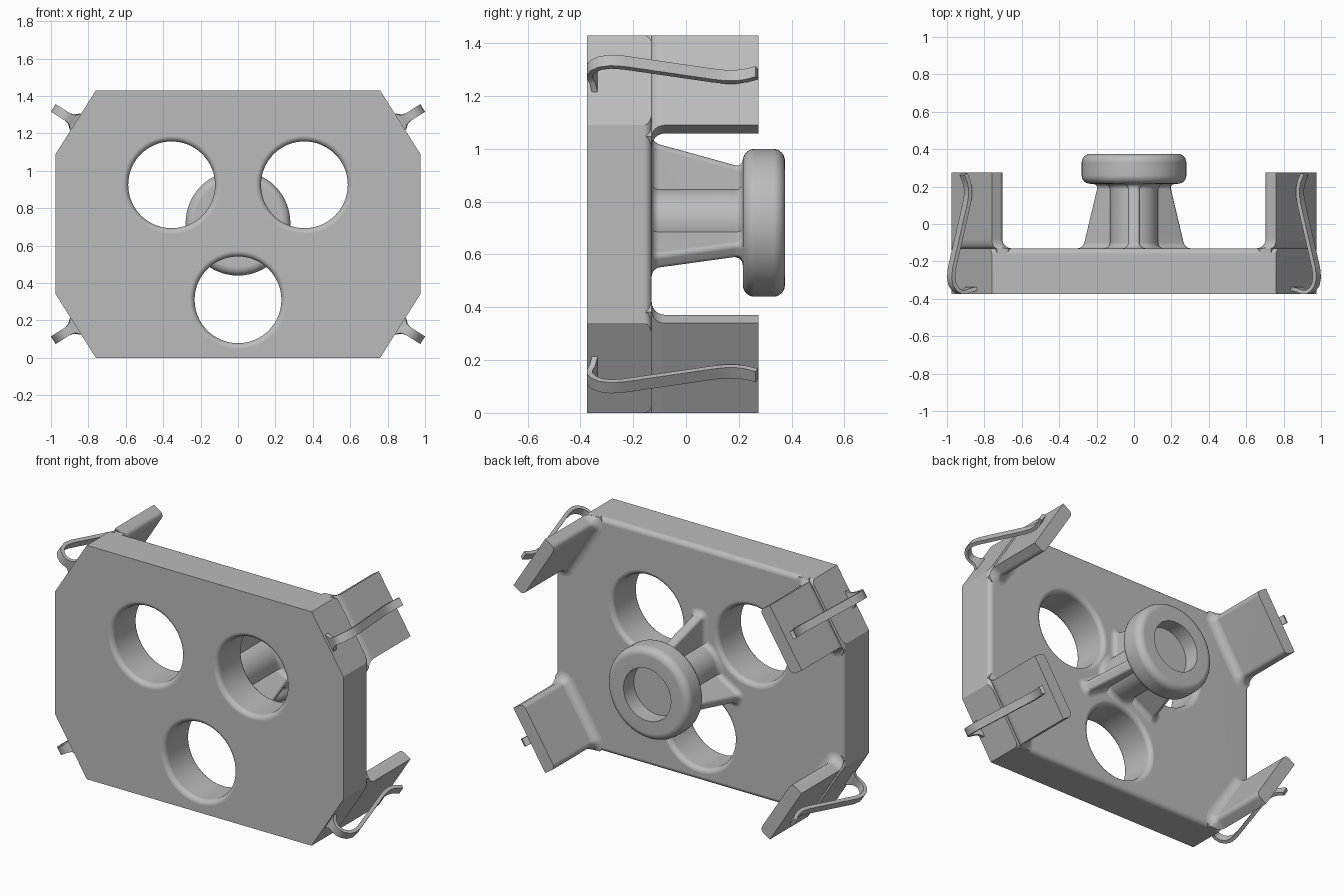
import bpy, bmesh
from math import sin, cos, pi, radians
from mathutils import Vector

cube = bpy.data.objects.get("Cube")
if cube:
    bpy.data.objects.remove(cube, do_unlink=True)

grey = bpy.data.materials.new("plain grey")
grey.use_nodes = True
COLOUR = (0.5, 0.5, 0.5, 1)
grey.diffuse_color = COLOUR
grey.node_tree.nodes["Principled BSDF"].inputs["Base Color"].default_value = COLOUR

# Main dimensions
HX, TOP = 0.975, 1.43            # half width and height of plate
CX, CZ = 0.215, 0.34             # chamfer legs
MID = TOP / 2
FRONT, BACK, LUG_END = -0.375, -0.13, 0.275
AXIS = (0, 0.72)                 # knob centre in x, z


def loft(name, loops):
    """Skin closed loops of equal length and cap both ends."""
    bm = bmesh.new()
    rings = [[bm.verts.new(p) for p in loop] for loop in loops]
    n = len(rings[0])
    for a, b in zip(rings, rings[1:]):
        for i in range(n):
            j = (i + 1) % n
            bm.faces.new((a[i], a[j], b[j], b[i]))
    bm.faces.new(rings[0])
    bm.faces.new(rings[-1])
    bmesh.ops.remove_doubles(bm, verts=bm.verts, dist=1e-5)
    bmesh.ops.recalc_face_normals(bm, faces=bm.faces)
    mesh = bpy.data.meshes.new(name)
    bm.to_mesh(mesh)
    bm.free()
    mesh.materials.append(grey)
    obj = bpy.data.objects.new(name, mesh)
    bpy.context.collection.objects.link(obj)
    return obj


def activate(obj):
    bpy.ops.object.select_all(action='DESELECT')
    obj.select_set(True)
    bpy.context.view_layer.objects.active = obj


def smooth(obj):
    activate(obj)
    bpy.ops.object.shade_smooth_by_angle(angle=radians(32))
    mod = obj.modifiers.new("even shading", 'WEIGHTED_NORMAL')
    mod.keep_sharp = True
    return obj


def revolve(name, profile, centre, sides=64):
    """Turn (radius, y) points about an axis parallel to y."""
    ring = [2 * pi * i / sides for i in range(sides)]
    return loft(name, [[(centre[0] + r * cos(a), y, centre[1] + r * sin(a))
                        for a in ring] for r, y in profile])


def flare(radius, steps=6):
    """Concave fillet as (extra width, height above the base)."""
    arc = [pi / 2 * i / steps for i in range(steps + 1)]
    return [(radius * (1 - sin(a)), radius * (1 - cos(a))) for a in arc]


def round_end(reach, half, radius, steps=6):
    """Two rounded corners at distance reach, as (outward, sideways) points."""
    pts = []
    for side in (-1, 1):
        for i in range(steps + 1):
            a = pi / 2 * i / steps
            a = a if side > 0 else pi / 2 - a
            pts.append((reach - radius + radius * cos(a),
                        side * (half - radius + radius * sin(a))))
    return pts


# Plate with rounded long edges at the back
def octagon(inset, y):
    x0, z0 = HX - CX + inset * CX / CZ, MID - inset
    x1, z1 = HX - inset, MID - CZ + inset * CZ / CX
    quarter = [(x1, z1), (x0, z0)]
    pts = quarter + [(-x, z) for x, z in quarter[::-1]]
    pts += [(-x, -z) for x, z in pts]
    return [(x, y, MID + z) for x, z in pts]


ROUND = 0.03
arc = [pi / 2 * i / 6 for i in range(7)]
plate = loft("plate", [octagon(0, FRONT)] + [
    octagon(ROUND * (1 - cos(a)), BACK - ROUND * (1 - sin(a))) for a in arc])

# Three round holes with softened rims
HOLE = 0.232
rim = flare(ROUND)
hole_profile = [(HOLE + ROUND, FRONT - 0.05)]
hole_profile += [(HOLE + w, FRONT + h) for w, h in rim]
hole_profile += [(HOLE + w, BACK - h) for w, h in rim[::-1]]
hole_profile += [(HOLE + ROUND, BACK + 0.05)]
for centre in ((-0.355, 0.925), (0.355, 0.925), (0, 0.31)):
    cutter = revolve("hole_cutter", hole_profile, centre)
    cutter.hide_render = True
    mod = plate.modifiers.new("hole", 'BOOLEAN')
    mod.operation, mod.solver, mod.object = 'DIFFERENCE', 'EXACT', cutter
    activate(plate)
    bpy.ops.object.modifier_apply(modifier=mod.name)
    bpy.data.objects.remove(cutter, do_unlink=True)
smooth(plate)

# Corner lugs and spring clips
LUG_T, LUG_R, FILLET = 0.08, 0.03, 0.05
out = Vector((CZ, 0, CX)).normalized()
along = Vector((-CX, 0, CZ)).normalized()
mid = Vector((HX - CX / 2, 0, MID - CZ / 2))
half_lug = Vector((CX, CZ)).length / 2


def place(p, sx, sz):
    return (sx * p.x, p.y, MID + sz * p.z)


def lug_loop(f, y, sx, sz):
    pts = [(0, -half_lug - f)] + round_end(LUG_T + f, half_lug + f, LUG_R + f)
    pts.append((0, half_lug + f))
    loop = []
    for n, t in pts:
        p = mid - out * n + along * t
        loop.append(place(Vector((min(p.x, HX), y, min(p.z, MID))), sx, sz))
    return loop


# Clip path as (y, distance out from the chamfer, width)
CLIP = [(-0.345, -0.02, 0.12), (-0.347, 0.005, 0.1), (-0.354, 0.025, 0.06),
        (-0.364, 0.05, 0.048), (-0.364, 0.075, 0.048), (-0.352, 0.1, 0.048),
        (-0.325, 0.122, 0.048), (-0.285, 0.131, 0.048), (-0.235, 0.125, 0.048),
        (0.1, 0.034, 0.048), (0.15, 0.024, 0.048), (0.19, 0.024, 0.048),
        (0.23, 0.034, 0.048), (0.268, 0.053, 0.048)]


def clip_loops(sx, sz, thick=0.022):
    loops = []
    for i, (y, n, w) in enumerate(CLIP):
        a, b = CLIP[max(i - 1, 0)], CLIP[min(i + 1, len(CLIP) - 1)]
        d = Vector((b[0] - a[0], b[1] - a[1])).normalized()
        loop = []
        for s, t in ((-1, -1), (-1, 1), (1, 1), (1, -1)):
            p = mid + out * (n + s * d.x * thick / 2) + along * (t * w / 2)
            p.y = y - s * d.y * thick / 2
            loop.append(place(p, sx, sz))
        loops.append(loop)
    return loops


for sx, side in ((1, "left"), (-1, "right")):
    for sz, level in ((1, "upper"), (-1, "lower")):
        loops = [lug_loop(FILLET, BACK - 0.06, sx, sz)]
        loops += [lug_loop(f, BACK + h, sx, sz) for f, h in flare(FILLET)]
        loops.append(lug_loop(0, LUG_END, sx, sz))
        smooth(loft(f"{level}_{side}_lug", loops))
        smooth(loft(f"{level}_{side}_spring_clip", clip_loops(sx, sz)))

# Stem and its three tapered ribs
KNOB_Y, KNOB_END, KNOB_R, STEM_R = 0.215, 0.375, 0.28, 0.13
small = flare(0.03)
smooth(revolve("stem", [(STEM_R + w, BACK + h) for w, h in small]
               + [(STEM_R + w, KNOB_Y - h) for w, h in small[::-1]], AXIS))


def rib_loop(f, y, angle):
    k = (y - BACK) / (KNOB_Y - BACK)
    reach, half = 0.305 - 0.095 * k + f, 0.032 + f
    pts = [(0, -half)] + round_end(reach, half, 0.02 + f) + [(0, half)]
    ca, sa = cos(angle), sin(angle)
    return [(AXIS[0] + n * ca - t * sa, y, AXIS[1] + n * sa + t * ca)
            for n, t in pts]


for i, name in enumerate(("top", "right", "left")):
    angle = radians(90 + 120 * i)
    smooth(loft(f"{name}_rib",
                [rib_loop(w, BACK + h, angle) for w, h in small]
                + [rib_loop(w, KNOB_Y - h, angle) for w, h in small[::-1]]))

# Knob with rounded edges and a round recess in the back
EDGE, RECESS_R, DEPTH = 0.045, 0.16, 0.1
inner = KNOB_R - EDGE
knob = [(0, KNOB_Y)]
knob += [(inner + EDGE * sin(a), KNOB_Y + EDGE * (1 - cos(a))) for a in arc]
knob += [(inner + EDGE * cos(a), KNOB_END - EDGE * (1 - sin(a))) for a in arc]
knob += [(RECESS_R, KNOB_END), (RECESS_R, KNOB_END - DEPTH), (0, KNOB_END - DEPTH)]
# Flat caps replace the centre points
smooth(revolve("knob", knob[1:-1], AXIS))
